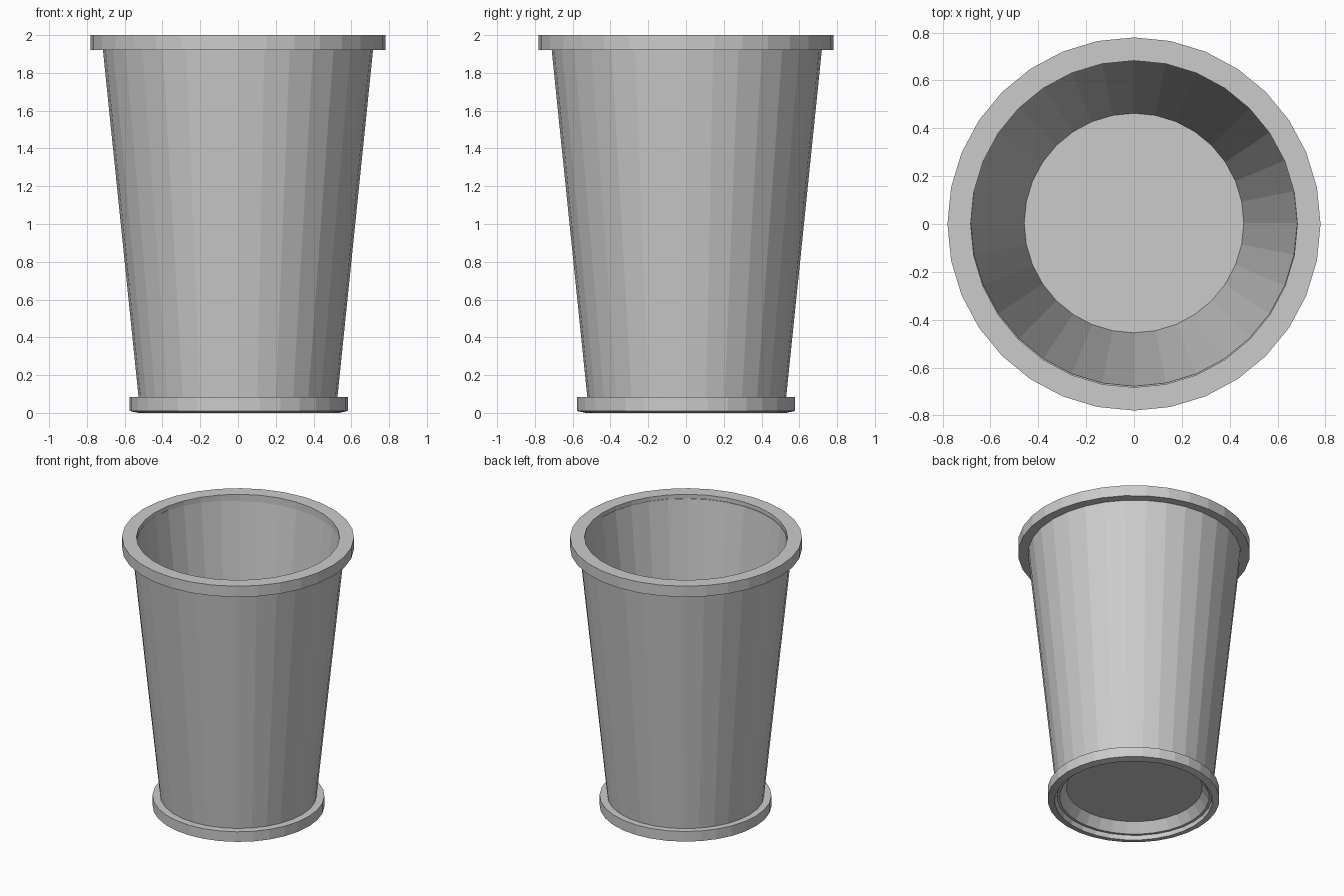
import bpy, bmesh
from math import cos, sin, pi

if "Cube" in bpy.data.objects:
    bpy.data.objects.remove(bpy.data.objects["Cube"])

SIDES = 32


def lathe(name, profile, closed=False, location=(0, 0, 0)):
    """Revolve (radius, z) points around z; radius 0 makes a centre point."""
    bm = bmesh.new()
    rings = []
    for r, z in profile:
        if r == 0:
            rings.append([bm.verts.new((0, 0, z))] * SIDES)
        else:
            rings.append([bm.verts.new((r * cos(2 * pi * i / SIDES),
                                        r * sin(2 * pi * i / SIDES), z))
                          for i in range(SIDES)])
    pairs = list(zip(rings, rings[1:]))
    if closed:
        pairs.append((rings[-1], rings[0]))
    for a, b in pairs:
        if a[0] is a[1] and b[0] is b[1]:
            continue
        for i in range(SIDES):
            j = (i + 1) % SIDES
            corners = list(dict.fromkeys((a[i], a[j], b[j], b[i])))
            bm.faces.new(corners)
    bmesh.ops.recalc_face_normals(bm, faces=bm.faces)
    mesh = bpy.data.meshes.new(name)
    bm.to_mesh(mesh)
    bm.free()
    obj = bpy.data.objects.new(name, mesh)
    obj.location = location
    bpy.context.collection.objects.link(obj)
    return obj


# Tapered hollow body with a recessed floor
lathe("cup_body", [(0, 0.10), (0.457, 0.10), (0.503, 0.03), (0.521, 0.03),
                   (0.715, 1.92), (0.72, 1.97), (0.682, 1.97),
                   (0.459, 0.12), (0, 0.12)], location=(0, 0.004, 0))

# Thick band around the mouth
lathe("top_rim", [(0.683, 1.92), (0.78, 1.92), (0.78, 2.0), (0.683, 2.0)],
      closed=True)

# Foot band around the bottom, its underside slightly dished to the ground
lathe("base_ring", [(0.53, 0), (0.578, 0.01), (0.578, 0.085), (0.525, 0.085)],
      closed=True, location=(0.004, 0, 0))
